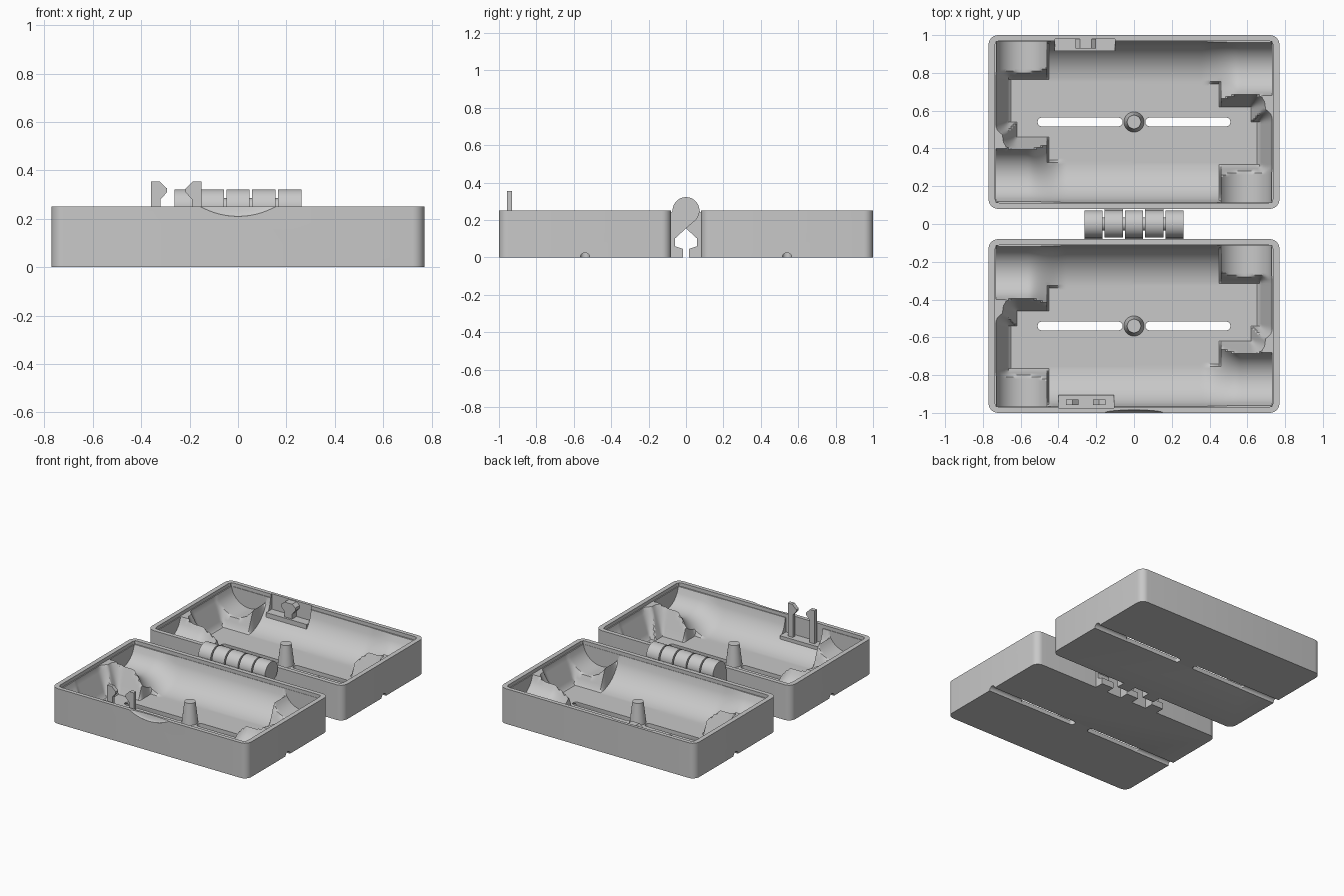
import bpy, bmesh, math
from mathutils import Matrix, Vector

cube = bpy.data.objects.get("Cube")
if cube:
    bpy.data.objects.remove(cube, do_unlink=True)

grey = bpy.data.materials.new("plain grey")
grey.use_nodes = True
COLOUR = (0.58, 0.58, 0.58, 1)
grey.diffuse_color = COLOUR
grey.node_tree.nodes["Principled BSDF"].inputs["Base Color"].default_value = COLOUR

MID = 0.54      # tray centre line in y
TOP = 0.25      # rim height
FLOOR = 0.03    # inside floor height


def make(name, bm):
    bmesh.ops.recalc_face_normals(bm, faces=bm.faces[:])
    mesh = bpy.data.meshes.new(name)
    bm.to_mesh(mesh)
    bm.free()
    mesh.materials.append(grey)
    ob = bpy.data.objects.new(name, mesh)
    bpy.context.collection.objects.link(ob)
    return ob


def box(name, lo, hi, radius=0):
    # box with optional rounded upright edges
    bm = bmesh.new()
    bmesh.ops.create_cube(bm, size=1)
    lo, hi = Vector(lo), Vector(hi)
    for v in bm.verts:
        v.co = (lo + hi) / 2 + v.co * (hi - lo)
    if radius:
        edges = [e for e in bm.edges if abs(e.verts[0].co.z - e.verts[1].co.z) > 1e-4]
        bmesh.ops.bevel(bm, geom=edges, offset=radius, segments=6,
                        profile=0.5, affect='EDGES')
    return make(name, bm)


def rod(name, centre, radius, length, axis, top_radius=None, sides=48):
    bm = bmesh.new()
    bmesh.ops.create_cone(bm, cap_ends=True, segments=sides, radius1=radius,
                          radius2=radius if top_radius is None else top_radius,
                          depth=length)
    turn = Vector((0, 0, 1)).rotation_difference(Vector(axis)).to_matrix().to_4x4()
    bm.transform(Matrix.Translation(centre) @ turn)
    return make(name, bm)


def prism(name, points, direction):
    bm = bmesh.new()
    face = bm.faces.new([bm.verts.new(p) for p in points])
    out = bmesh.ops.extrude_face_region(bm, geom=[face])
    verts = [g for g in out["geom"] if isinstance(g, bmesh.types.BMVert)]
    bmesh.ops.translate(bm, verts=verts, vec=direction)
    return make(name, bm)


def carve(ob, cutter):
    cutter.hide_render = True
    mod = ob.modifiers.new("cut", 'BOOLEAN')
    mod.operation, mod.solver, mod.object = 'DIFFERENCE', 'EXACT', cutter
    bpy.ops.object.select_all(action='DESELECT')
    bpy.context.view_layer.objects.active = ob
    ob.select_set(True)
    bpy.ops.object.modifier_apply(modifier=mod.name)
    bpy.data.objects.remove(cutter, do_unlink=True)


def tube(offset, radius):
    # height of the underside of a round bore lying at rim level
    return TOP - math.sqrt(max(radius ** 2 - offset ** 2, 0))


def well(x, y, x0, x1, y0, y1, slope):
    # flat rectangle with sloping banks
    dx = max(x0 - x, 0, x - x1)
    dy = max(y0 - y, 0, y - y1)
    return FLOOR + slope * math.hypot(dx, dy)


def hollow_half(x, y):
    # side pocket that swells into the long trough
    t = min(max((x + 0.56) / 0.2, 0), 1)
    t = t * t * (3 - 2 * t)
    heights = [well(x, y, -0.45, 0.45, 0.33, 0.75, 9),
               well(x, y, -0.66, 0, MID, 0.77, 2.6),
               well(x, y, -0.62, 0, 0.46, MID, 2.6)]
    if x < 0.46:
        heights.append(tube(y - (0.26 + 0.072 * t), 0.14 + 0.08 * t))
    # end pocket across the corner
    if y > MID:
        heights.append(tube(x + 0.587, 0.145))
    return min(heights)


def hollow():
    bm = bmesh.new()
    bmesh.ops.create_grid(bm, x_segments=130, y_segments=76, size=1)
    lids = bmesh.ops.extrude_face_region(bm, geom=bm.faces[:])["geom"]
    lids = {g for g in lids if isinstance(g, bmesh.types.BMVert)}
    for v in bm.verts:
        x, y = v.co.x * 0.731, MID + v.co.y * 0.427
        z = min(hollow_half(x, y), hollow_half(-x, 2 * MID - y), 0.24)
        v.co = (x, y, 0.4 if v in lids else z)
    return make("hollow_cutter", bm)


# Back tray: rounded block with a stepped rim and a moulded hollow
back_tray = box("back_tray", (-0.77, 0.08, 0), (0.77, 1, TOP), 0.05)
carve(back_tray, box("rim_cutter", (-0.737, 0.111, 0.225), (0.737, 0.971, 0.42), 0.03))
carve(back_tray, hollow())
for s in (1, -1):
    # strap slot through the floor and groove under the end
    near, far = sorted((s * 0.06, s * 0.51))
    carve(back_tray, box("slot", (near, MID - 0.023, -0.1), (far, MID + 0.023, 0.1), 0.022))
    carve(back_tray, rod("groove", (s * 0.65, MID, 0), 0.025, 0.35, (1, 0, 0), sides=24))

# Front tray: mirror image, with a thumb scoop
front_tray = back_tray.copy()
front_tray.data = back_tray.data.copy()
front_tray.name = "front_tray"
bpy.context.collection.objects.link(front_tray)
front_tray.data.transform(Matrix.Scale(-1, 4, (0, 1, 0)))
front_tray.data.flip_normals()
bm = bmesh.new()
bmesh.ops.create_uvsphere(bm, u_segments=64, v_segments=48, radius=1)
bm.transform(Matrix.Translation((0, -1, 0.51)) @ Matrix.Diagonal((0.31, 0.032, 0.3, 1)))
carve(front_tray, make("thumb_scoop", bm))

# Recesses in the walls for the catch and the hooks
carve(back_tray, box("catch_recess", (-0.419, 0.92, 0.138), (-0.101, 0.979, 0.3)))
carve(front_tray, box("latch_recess", (-0.399, -0.973, 0.118), (-0.106, -0.91, 0.3)))

smooth = [back_tray, front_tray]

# Centre posts
for side, s in (("back", 1), ("front", -1)):
    smooth.append(rod(side + "_post", (0, s * MID, 0.089), 0.057, 0.176, (0, 0, 1), 0.036))

# Ledge and barbed catch in the back tray
box("catch_ledge", (-0.42, 0.915, 0.04), (-0.1, 0.98, 0.14))
barb = [(0.03, 0.13), (0.03, 0.175), (0.055, 0.205), (0.055, 0.225), (0.03, 0.245)]
outline = barb + [(-x, z) for x, z in reversed(barb)]
prism("catch", [(-0.255 + x, 0.93, z) for x, z in outline], (0, 0.052, 0))

# Latch ledge and a facing pair of hooks in the front tray
box("latch_ledge", (-0.4, -0.974, 0.04), (-0.105, -0.905, 0.12))
hook = [(0.105, 0.06), (0.065, 0.06), (0.065, 0.28), (0.038, 0.31),
        (0.038, 0.325), (0.07, 0.355), (0.105, 0.355)]
for side, s in (("left", 1), ("right", -1)):
    prism(side + "_hook", [(-0.255 + s * x, -0.957, z) for x, z in hook], (0, 0.027, 0))

# Hinge: alternating knuckles with arms on a common pin
smooth.append(rod("hinge_pin", (0, 0, TOP), 0.035, 0.5, (1, 0, 0)))
arm = [(-0.051, 0.199), (0, 0.155), (0.06, 0.1), (0.06, 0.06), (0.015, 0.045),
       (0.015, 0), (0.09, 0), (0.09, 0.23), (0.068, 0.25), (0, TOP)]
for i in range(5):
    x = (i - 2) * 0.107
    s = 1 if i % 2 else -1
    smooth.append(rod("hinge_knuckle", (x, 0, TOP), 0.072, 0.097, (1, 0, 0)))
    prism("hinge_arm", [(x - 0.048, s * y, z) for y, z in arm], (0.096, 0, 0))

# Smooth the moulded and turned parts, keeping edges crisp
bpy.ops.object.select_all(action='DESELECT')
for ob in smooth:
    ob.select_set(True)
bpy.context.view_layer.objects.active = back_tray
bpy.ops.object.shade_smooth_by_angle(angle=math.radians(30))
